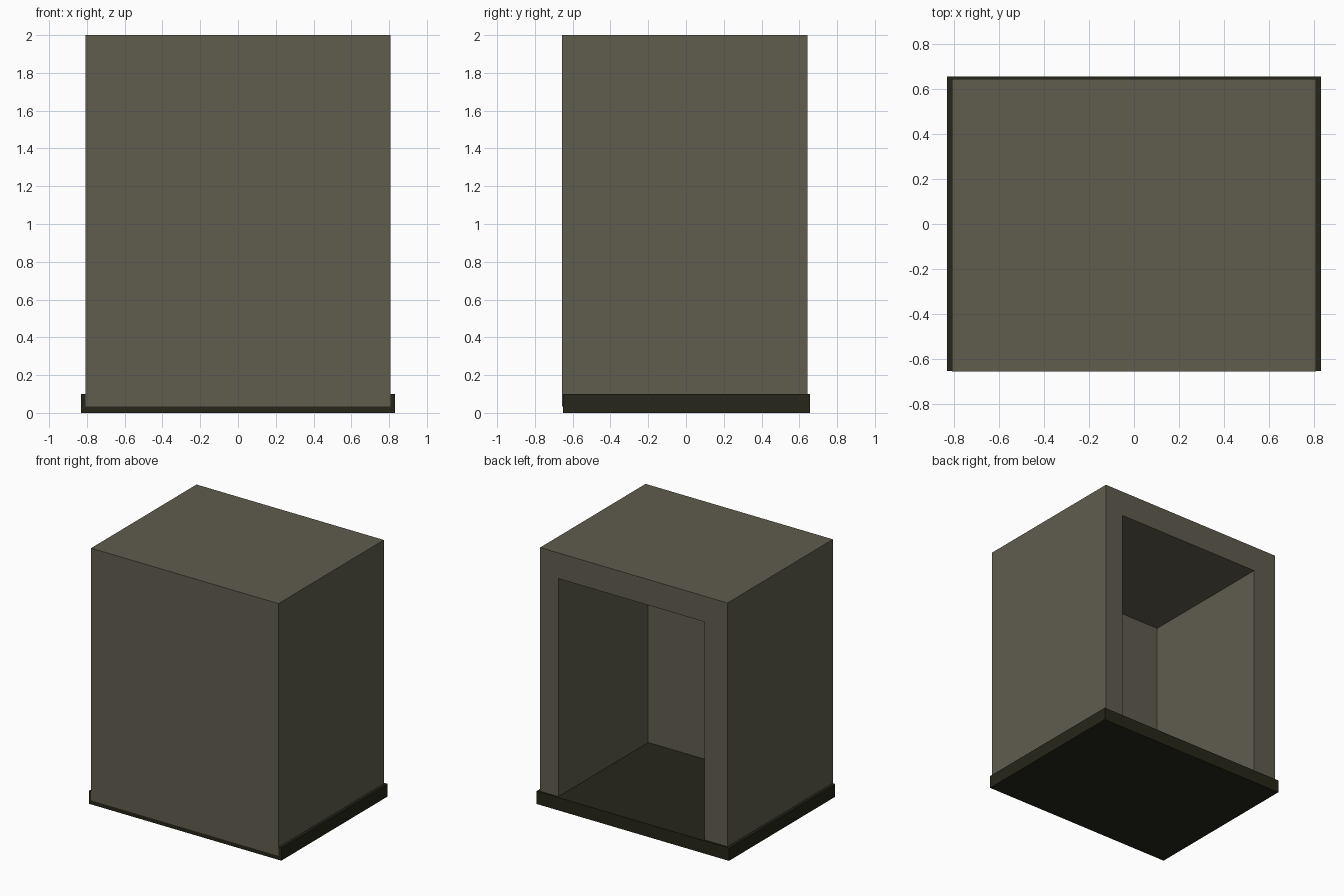
import bpy

if "Cube" in bpy.data.objects:
    bpy.data.objects.remove(bpy.data.objects["Cube"])


def box(name, x, y, z):
    """Axis-aligned box from (min, max) pairs."""
    mid = [(a + b) / 2 for a, b in (x, y, z)]
    bpy.ops.mesh.primitive_cube_add(size=1, location=mid)
    ob = bpy.context.object
    ob.name = name
    ob.scale = [b - a for a, b in (x, y, z)]
    bpy.ops.object.transform_apply(location=False, rotation=False, scale=True)
    return ob


def paint(ob, name, rgb):
    mat = bpy.data.materials.new(name)
    mat.diffuse_color = (*rgb, 1)
    mat.use_nodes = True
    mat.node_tree.nodes["Principled BSDF"].inputs["Base Color"].default_value = mat.diffuse_color
    ob.data.materials.append(mat)


# Dark floor slab, slightly wider than the walls
base = box("floor_slab", (-0.83, 0.83), (-0.652, 0.656), (0, 0.10))
paint(base, "dark_floor", (0.019, 0.019, 0.010))

# Solid shell sunk into the slab
shell = box("booth_shell", (-0.808, 0.808), (-0.656, 0.643), (0.033, 2.0))
paint(shell, "olive_grey", (0.115, 0.108, 0.076))

# Recess open at the back, its floor being the slab
cutter = box("recess_cutter", (-0.61, 0.65), (-0.463, 0.9), (-0.2, 1.80))
cutter.hide_render = True

cut = shell.modifiers.new("recess", "BOOLEAN")
cut.operation = "DIFFERENCE"
cut.solver = "EXACT"
cut.object = cutter
bpy.context.view_layer.objects.active = shell
bpy.ops.object.modifier_apply(modifier=cut.name)
bpy.data.objects.remove(cutter, do_unlink=True)
